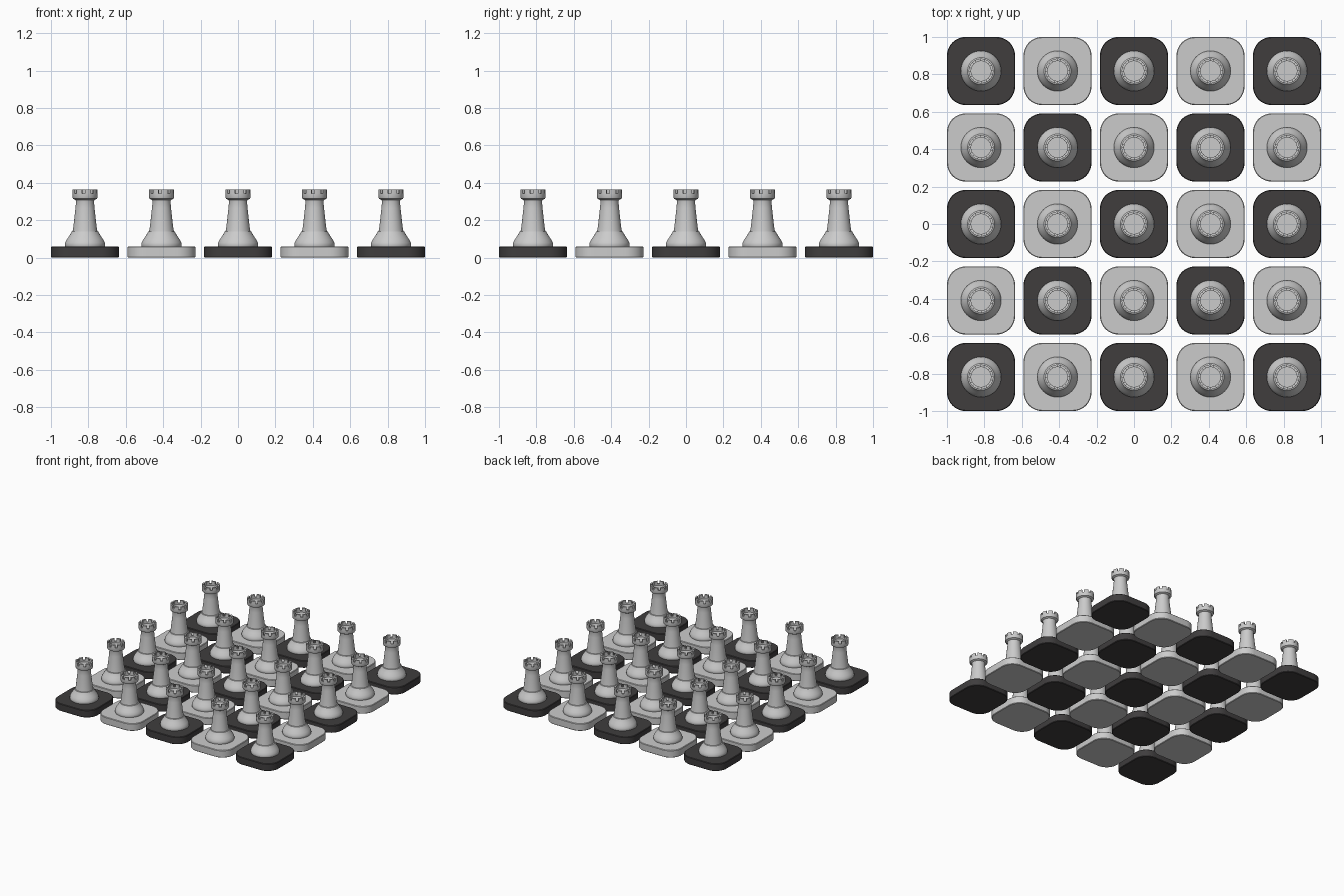
import bpy, bmesh
from math import pi, cos, sin, radians

if "Cube" in bpy.data.objects:
    bpy.data.objects.remove(bpy.data.objects["Cube"])

PITCH, HALF, TILE_H, CORNER = 0.409, 0.182, 0.06, 0.10
SEG, MERLONS = 48, 8


def make_mesh(name, bm):
    bmesh.ops.recalc_face_normals(bm, faces=bm.faces[:])
    mesh = bpy.data.meshes.new(name)
    bm.to_mesh(mesh)
    bm.free()
    return mesh


def place(name, mesh, loc):
    obj = bpy.data.objects.new(name, mesh)
    obj.location = loc
    bpy.context.collection.objects.link(obj)
    return obj


def smooth(obj):
    bpy.ops.object.select_all(action='DESELECT')
    obj.select_set(True)
    bpy.context.view_layer.objects.active = obj
    bpy.ops.object.shade_smooth_by_angle(angle=radians(35))


# Rounded square slab with a softened top edge
def tile_mesh(name):
    bm = bmesh.new()
    rings = []
    for z, inset in ((0, 0.004), (0.004, 0), (TILE_H - 0.004, 0), (TILE_H, 0.004)):
        ring = []
        for q in range(4):
            a0 = q * pi / 2
            cx = (HALF - CORNER) * (1 if q in (0, 3) else -1)
            cy = (HALF - CORNER) * (1 if q in (0, 1) else -1)
            for k in range(11):
                a = a0 + k * pi / 20
                r = CORNER - inset
                ring.append(bm.verts.new((cx + r * cos(a), cy + r * sin(a), z)))
        rings.append(ring)
    n = len(rings[0])
    for lo, hi in zip(rings, rings[1:]):
        for i in range(n):
            j = (i + 1) % n
            bm.faces.new((lo[i], lo[j], hi[j], hi[i]))
    bm.faces.new(rings[0][::-1])
    bm.faces.new(rings[-1])
    return make_mesh(name, bm)


# Turned tower with a battlement raised from its rim
def rook_mesh():
    profile = [(0.106, 0), (0.108, 0.008), (0.106, 0.020), (0.098, 0.036),
               (0.086, 0.054), (0.076, 0.070), (0.072, 0.079), (0.066, 0.081),
               (0.063, 0.100), (0.057, 0.150), (0.051, 0.205), (0.048, 0.240),
               (0.050, 0.248), (0.064, 0.255), (0.066, 0.259), (0.066, 0.284),
               (0.053, 0.284), (0.053, 0.272)]
    rim = 15
    bm = bmesh.new()
    rings = [[bm.verts.new((r * cos(2 * pi * i / SEG), r * sin(2 * pi * i / SEG), z))
              for i in range(SEG)] for r, z in profile]
    raised = [[] for _ in range(MERLONS)]
    step = SEG // MERLONS
    for k, (lo, hi) in enumerate(zip(rings, rings[1:])):
        for i in range(SEG):
            j = (i + 1) % SEG
            f = bm.faces.new((lo[i], lo[j], hi[j], hi[i]))
            if k == rim and i % step < step - 2:
                raised[i // step].append(f)
    bm.faces.new(rings[0][::-1])
    bm.faces.new(rings[-1])
    for faces in raised:
        out = bmesh.ops.extrude_face_region(bm, geom=faces)['geom']
        verts = [v for v in out if isinstance(v, bmesh.types.BMVert)]
        bmesh.ops.translate(bm, verts=verts, vec=(0, 0, 0.021))
    return make_mesh("rook", bm)


dark = bpy.data.materials.new("dark_tile")
dark.diffuse_color = (0.05, 0.047, 0.048, 1)
dark.use_nodes = True
dark.node_tree.nodes["Principled BSDF"].inputs["Base Color"].default_value = dark.diffuse_color

light_tile = tile_mesh("light_tile")
dark_tile = tile_mesh("dark_tile")
dark_tile.materials.append(dark)
rook = rook_mesh()

# 5 x 5 checkerboard, one rook on each tile
first = {}
for row in range(5):
    for col in range(5):
        x, y = (col - 2) * PITCH, (row - 2) * PITCH
        is_dark = (row + col) % 2 == 0
        mesh = dark_tile if is_dark else light_tile
        t = place(f"{mesh.name}_{row}_{col}", mesh, (x, y, 0))
        r = place(f"rook_{row}_{col}", rook, (x, y, TILE_H))
        first.setdefault(mesh.name, t)
        first.setdefault("rook", r)

for obj in first.values():
    smooth(obj)
